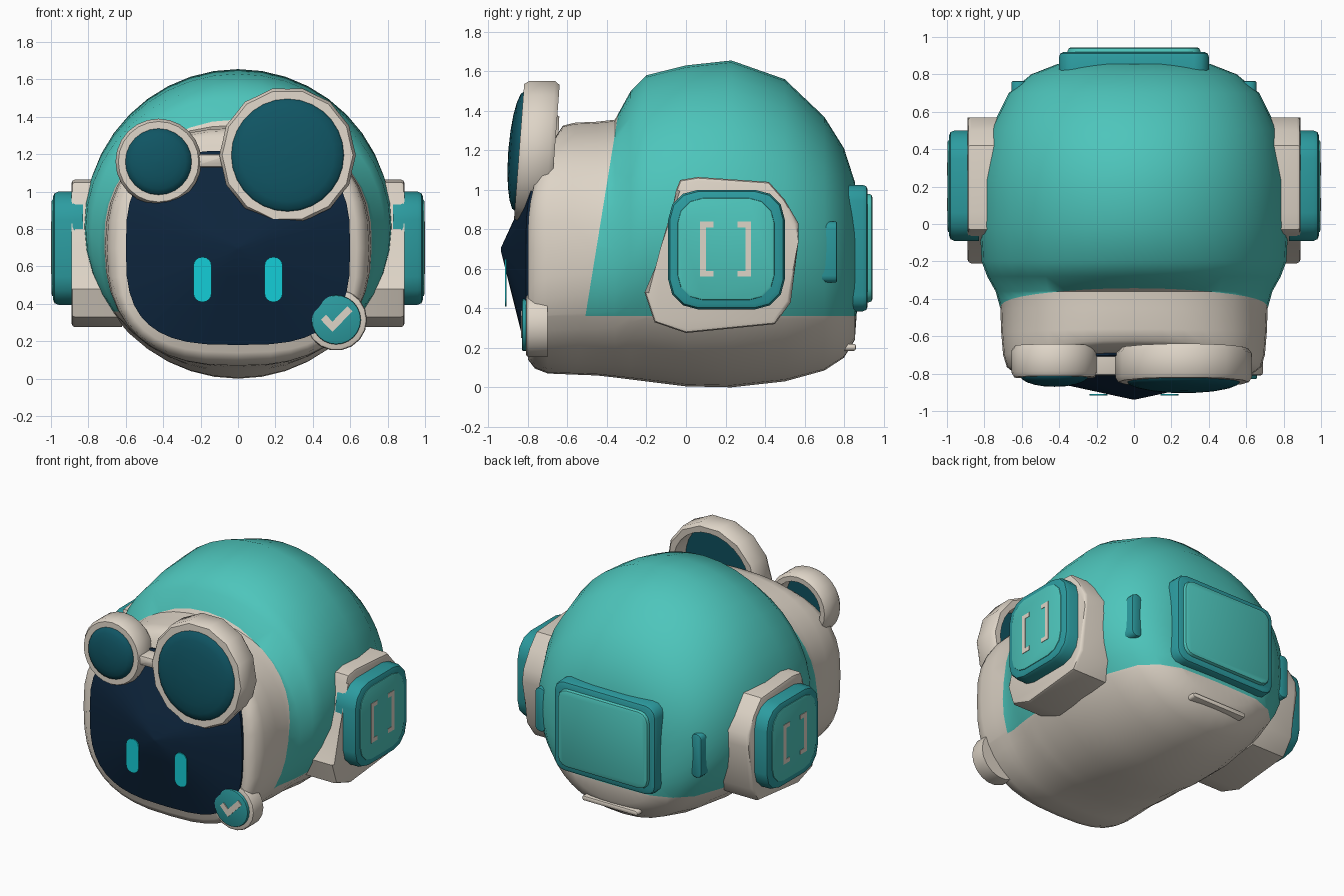
import bpy, bmesh, math

if "Cube" in bpy.data.objects:
    bpy.data.objects.remove(bpy.data.objects["Cube"])

def mat(name, r, g, b):
    m = bpy.data.materials.new(name)
    m.diffuse_color = (r, g, b, 1)
    m.use_nodes = True
    m.node_tree.nodes["Principled BSDF"].inputs["Base Color"].default_value = m.diffuse_color
    return m

CREAM = mat("cream", .73, .66, .57)
TEAL = mat("teal", .075, .56, .50)
DEEP = mat("deep_teal", .025, .33, .35)
NAVY = mat("navy", .004, .018, .045)
LENS = mat("lens_blue", .005, .09, .125)
CYAN = mat("cyan", .007, .61, .68)

def finish(bm, name, mats, angle=35):
    """Fix normals, smooth shade below the given angle, link the object."""
    bmesh.ops.recalc_face_normals(bm, faces=bm.faces[:])
    for f in bm.faces:
        f.smooth = True
    for e in bm.edges:
        e.smooth = e.calc_face_angle(0) < math.radians(angle)
    me = bpy.data.meshes.new(name)
    bm.to_mesh(me)
    bm.free()
    for m in mats:
        me.materials.append(m)
    ob = bpy.data.objects.new(name, me)
    bpy.context.collection.objects.link(ob)
    return ob

def loft(rings, caps=True, closed=False):
    """Skin a list of rings with equal point counts."""
    bm = bmesh.new()
    rs = [[bm.verts.new(p) for p in r] for r in rings]
    pairs = list(zip(rs, rs[1:])) + ([(rs[-1], rs[0])] if closed else [])
    n = len(rs[0])
    for a, b in pairs:
        for i in range(n):
            j = (i + 1) % n
            bm.faces.new((a[i], a[j], b[j], b[i]))
    if caps and not closed:
        bm.faces.new(rs[0])
        bm.faces.new(rs[-1])
    return bm

def prism(name, outline, axis, w0, w1, m, bevel=0, seg=2):
    """Extrude an outline along x (outline is y,z) or y (outline is x,z)."""
    put = (lambda p, w: (w, p[0], p[1])) if axis == 'X' else (lambda p, w: (p[0], w, p[1]))
    bm = loft([[put(p, w) for p in outline] for w in (w0, w1)])
    if bevel:
        k = 0 if axis == 'X' else 1
        es = [e for e in bm.edges if all(abs(v.co[k] - w1) < 1e-5 for v in e.verts)]
        bmesh.ops.bevel(bm, geom=es, offset=bevel, segments=seg, profile=.5, affect='EDGES')
    return finish(bm, name, [m])

def rrect(u0, u1, v0, v1, r, seg=3):
    pts = []
    for k, (u, v) in enumerate(((u1 - r, v1 - r), (u0 + r, v1 - r), (u0 + r, v0 + r), (u1 - r, v0 + r))):
        for i in range(seg + 1):
            a = math.pi / 2 * (k + i / seg)
            pts.append((u + r * math.cos(a), v + r * math.sin(a)))
    return pts

def circle(cx, cz, r, n=16):
    return [(cx + r * math.cos(2 * math.pi * i / n), cz + r * math.sin(2 * math.pi * i / n)) for i in range(n)]

def oval(y, hw, z0, z1, power, tilt=0, n=40):
    """Superellipse section; tilt leans its upper part backwards."""
    out = []
    for i in range(n):
        a = 2 * math.pi * i / n
        c, s = math.cos(a), math.sin(a)
        x = hw * math.copysign(abs(c) ** (2 / power), c)
        z = (z0 + z1) / 2 + (z1 - z0) / 2 * math.copysign(abs(s) ** (2 / power), s)
        out.append((x, y + tilt * .11 * (max(0, z - .8) / .42) ** 2, z))
    return out

# Head shell: y, half width, bottom, top, squareness, lean
sections = [
    (-.80, .635, .14, 1.25, 2.9, 1), (-.765, .68, .095, 1.30, 2.7, .8),
    (-.70, .70, .07, 1.325, 2.5, .45), (-.58, .71, .065, 1.34, 2.4, .1),
    (-.45, .715, .06, 1.345, 2.3, 0), (-.36, .74, .05, 1.355, 2.2, 0),
    (-.28, .785, .04, 1.50, 2.1, 0), (-.20, .815, .03, 1.58, 2, 0),
    (0, .825, .005, 1.63, 2, 0), (.23, .82, 0, 1.655, 2, 0),
    (.50, .77, .03, 1.56, 2, 0), (.70, .67, .085, 1.37, 2.1, 0),
    (.80, .55, .15, 1.21, 2.2, 0), (.855, .41, .24, 1.04, 2.3, 0), (.87, .2, .45, .85, 2.3, 0)]
bm = loft([oval(*s) for s in sections])
cut_co, cut_no = (0, -.43, .85), (0, .987, -.16)
for co, no in (((0, 0, .36), (0, 0, 1)), (cut_co, cut_no)):
    bmesh.ops.bisect_plane(bm, geom=bm.verts[:] + bm.edges[:] + bm.faces[:], dist=1e-5,
                           plane_co=co, plane_no=no)
for f in bm.faces:
    c = f.calc_center_median()
    behind = (c.y - cut_co[1]) * cut_no[1] + (c.z - cut_co[2]) * cut_no[2] > 0
    f.material_index = int(c.z > .36 and behind)
finish(bm, "head_shell", [CREAM, TEAL], 50)

# Dark face screen, rising to a shallow point
edge = oval(-.81, .6, .18, 1.22, 3, 1)
apex = (0, -.94, .7)
rings = [[(x, y + .03, z) for x, y, z in edge]]
for t in (0, .35, .7, .98):
    rings.append([tuple(p[k] + (apex[k] - p[k]) * t for k in range(3)) for p in edge])
finish(loft(rings), "face_screen", [NAVY], 45)

# Eyes
for s, side in ((1, "right"), (-1, "left")):
    prism("eye_" + side, rrect(s * .19 - .048, s * .19 + .048, .41, .65, .045, 4), 'Y', -.908, -.917, CYAN)

# Goggles: hollow rim and domed lens, leaning forward at the bottom
def goggle(name, cx, cz, ro, ri, yb, yf, bulge, n, wave, lean):
    def ring(r, y, wv=0):
        pts = []
        for i in range(n):
            a = 2 * math.pi * i / n
            q = r * (1 + wv * (-1) ** i)
            pts.append((cx + q * math.cos(a), y + lean * q * math.sin(a), cz + q * math.sin(a)))
        return pts
    prof = [(ri, yb, 0), (ro - .02, yb, wave), (ro, yb - .025, wave),
            (ro, yf + .025, wave), (ro - .015, yf, wave), (ri, yf, 0)]
    finish(loft([ring(*p) for p in prof], closed=True), name + "_rim", [CREAM], 40)
    dome = [ring(ri + .005, yf + .04)]
    for k in range(6):
        t = k / 5.1 * math.pi / 2
        dome.append(ring((ri + .005) * math.cos(t), yf + .005 - bulge * math.sin(t)))
    finish(loft(dome), name + "_lens", [LENS], 45)

goggle("large_goggle", .265, 1.195, .36, .30, -.665, -.845, .06, 28, .014, .075)
goggle("small_goggle", -.425, 1.16, .23, .175, -.65, -.82, .055, 24, 0, .04)
prism("goggle_bridge", rrect(-.22, -.07, 1.13, 1.20, .015), 'Y', -.70, -.81, CREAM, .015)

# Ear pods on both sides
pod = [(-.05, 1.0), (-.03, 1.05), (.06, 1.065), (.42, 1.04), (.50, .95), (.57, .83), (.57, .74),
       (.53, .43), (.45, .32), (.0, .275), (-.16, .33), (-.21, .48), (-.11, .70)]
for s, side in ((1, "right"), (-1, "left")):
    prism("ear_base_" + side, pod, 'X', s * .62, s * .89, CREAM, .02)
    prism("ear_cap_" + side, rrect(-.09, .50, .395, 1.0, .15), 'X', s * .83, s * .99, DEEP, .03)
    prism("ear_plate_" + side, rrect(-.045, .45, .44, .96, .13), 'X', s * .97, s * .997, TEAL, .012)
    for d, u0, label in ((1, .07, "front"), (-1, .33, "rear")):
        bracket = [(u0, .56), (u0 + d * .07, .56), (u0 + d * .07, .59), (u0 + d * .03, .59),
                   (u0 + d * .03, .81), (u0 + d * .07, .81), (u0 + d * .07, .84), (u0, .84)]
        prism("ear_bracket_%s_%s" % (label, side), bracket, 'X', s * .994, s * 1.0, CREAM)
    # Small vent behind each ear
    prism("side_vent_" + side, rrect(s * .615 - .04, s * .615 + .04, .53, .84, .035), 'Y', .66, .765, DEEP, .01)

# Rear hatch and lower rear bar
prism("rear_hatch_frame", rrect(-.40, .40, .385, 1.025, .08), 'Y', .78, .92, DEEP, .025)
prism("rear_hatch_panel", rrect(-.355, .355, .43, .98, .07), 'Y', .90, .945, TEAL, .02)
prism("rear_bar", rrect(-.22, .22, .185, .22, .017), 'Y', .76, .86, CREAM, .01)

# Check badge
prism("badge_base", circle(.525, .315, .165, 18), 'Y', -.70, -.81, CREAM, .015)
prism("badge_disc", circle(.525, .315, .132, 24), 'Y', -.79, -.83, DEEP, .008)
tick = [(.443, .315), (.470, .342), (.505, .305), (.585, .388), (.612, .361), (.505, .25)]
prism("badge_tick", tick, 'Y', -.828, -.836, CREAM)
